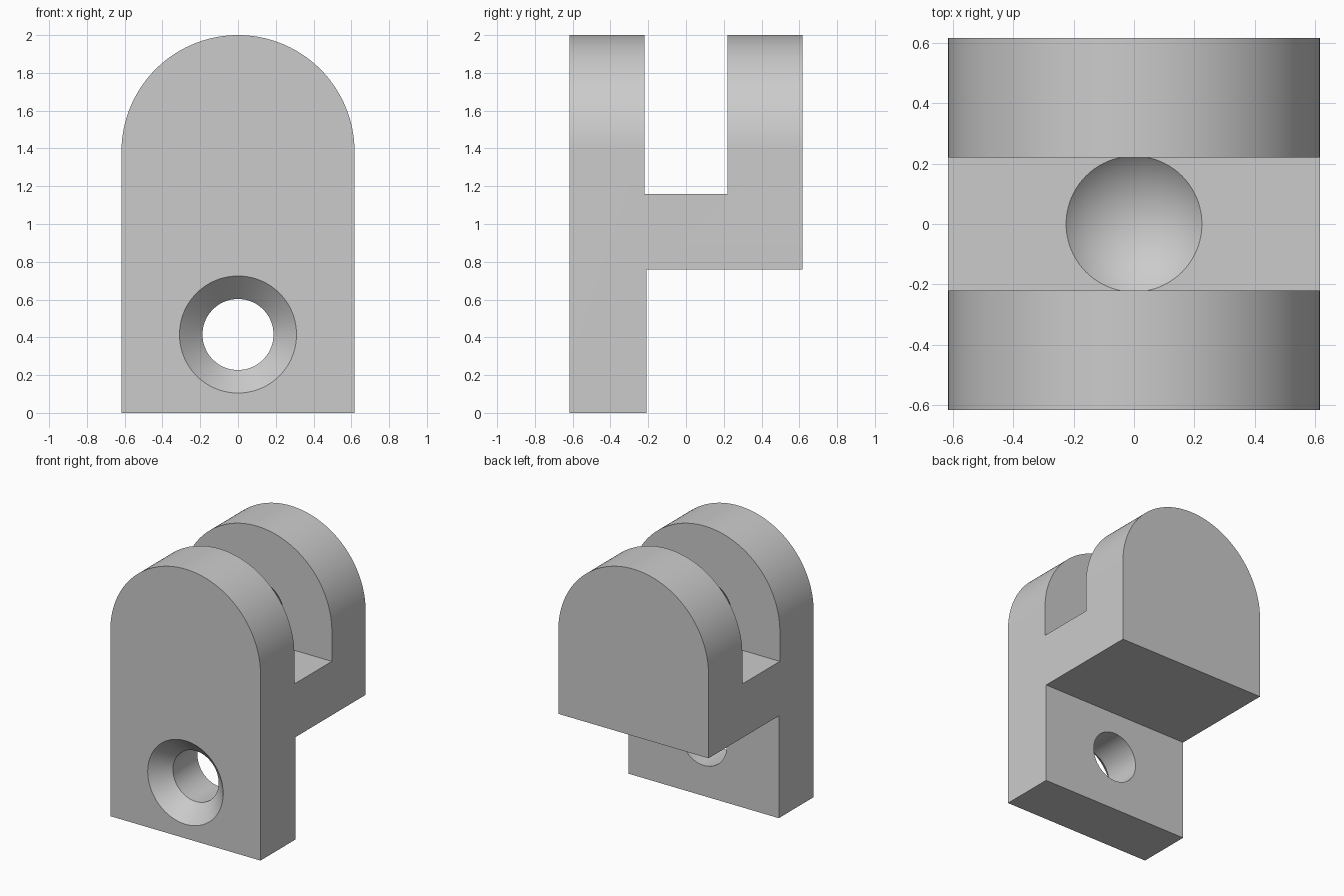
import bpy
import bmesh
from math import pi, sin, cos, radians
from mathutils import Matrix, Vector

cube = bpy.data.objects.get("Cube")
if cube:
    bpy.data.objects.remove(cube, do_unlink=True)

HALF = 0.617             # half width and half depth
PIVOT = 2 - HALF         # height of the arch centre
SLOT = 0.22              # half width of the slot between the jaws
FLOOR, STEP = 1.16, 0.76
PLATE_BACK = -0.208
HOLE_Z, HOLE_R, SINK_R = 0.415, 0.188, 0.31

grey = bpy.data.materials.new("plain_grey")
grey.use_nodes = True
COLOUR = (0.6, 0.6, 0.6, 1)
grey.diffuse_color = COLOUR
grey.node_tree.nodes["Principled BSDF"].inputs["Base Color"].default_value = COLOUR


def add_object(name, bm):
    bmesh.ops.recalc_face_normals(bm, faces=bm.faces)
    mesh = bpy.data.meshes.new(name)
    bm.to_mesh(mesh)
    bm.free()
    mesh.materials.append(grey)
    obj = bpy.data.objects.new(name, mesh)
    bpy.context.scene.collection.objects.link(obj)
    return obj


def box(name, low, high):
    low, high = Vector(low), Vector(high)
    bm = bmesh.new()
    place = Matrix.Translation((low + high) / 2) @ Matrix.Diagonal((*(high - low), 1))
    bmesh.ops.create_cube(bm, size=1, matrix=place)
    return add_object(name, bm)


def lathe(name, profile, height, steps=96):
    """Turn (radius, y) points round a front-to-back axis."""
    bm = bmesh.new()
    rings = [[bm.verts.new((r * cos(2 * pi * i / steps), y, height + r * sin(2 * pi * i / steps)))
              for i in range(steps)] for r, y in profile]
    for a, b in zip(rings, rings[1:]):
        for i in range(steps):
            j = (i + 1) % steps
            bm.faces.new((a[i], a[j], b[j], b[i]))
    bm.faces.new(rings[0])
    bm.faces.new(rings[-1])
    return add_object(name, bm)


# Body: arched outline pushed through the full depth
bm = bmesh.new()
arc = [(HALF * cos(pi * i / 80), PIVOT + HALF * sin(pi * i / 80)) for i in range(81)]
outline = [(HALF, 0)] + arc + [(-HALF, 0)]
face = bm.faces.new([bm.verts.new((x, -HALF, z)) for x, z in outline])
push = bmesh.ops.extrude_face_region(bm, geom=[face])
bmesh.ops.translate(bm, vec=(0, 2 * HALF, 0),
                    verts=[v for v in push["geom"] if isinstance(v, bmesh.types.BMVert)])
if not face.is_valid or len([f for f in bm.faces if len(f.verts) > 4]) < 2:
    bm.faces.new([v for v in bm.verts if v.co.y < 0])
body = add_object("clevis_bracket", bm)

# Cutters: jaw slot, rear step, countersunk screw hole, ball socket
slot = box("slot_cutter", (-1, -SLOT, FLOOR), (1, SLOT, 3))
step = box("step_cutter", (-1, PLATE_BACK, -1), (1, 1, STEP))
sink = SINK_R - HOLE_R
hole = lathe("screw_hole_cutter", [(SINK_R + 0.1, -HALF - 0.1), (HOLE_R, -HALF + sink),
                                   (HOLE_R, 0)], HOLE_Z)
bm = bmesh.new()
bmesh.ops.create_uvsphere(bm, u_segments=96, v_segments=64, radius=0.317,
                          matrix=Matrix.Translation((0, 0, PIVOT)))
socket = add_object("ball_socket_cutter", bm)

cutters = [slot, step, hole, socket]
for cutter in cutters:
    cutter.hide_render = True
    mod = body.modifiers.new(cutter.name, "BOOLEAN")
    mod.operation = "DIFFERENCE"
    mod.solver = "EXACT"
    mod.object = cutter

# Bake the cuts, then drop the cutters
graph = bpy.context.evaluated_depsgraph_get()
result = bpy.data.meshes.new_from_object(body.evaluated_get(graph))
body.modifiers.clear()
body.data = result
for cutter in cutters:
    bpy.data.objects.remove(cutter, do_unlink=True)

# Smooth curved walls, crisp edges
bpy.ops.object.select_all(action="DESELECT")
body.select_set(True)
bpy.context.view_layer.objects.active = body
bpy.ops.object.shade_smooth_by_angle(angle=radians(30))
